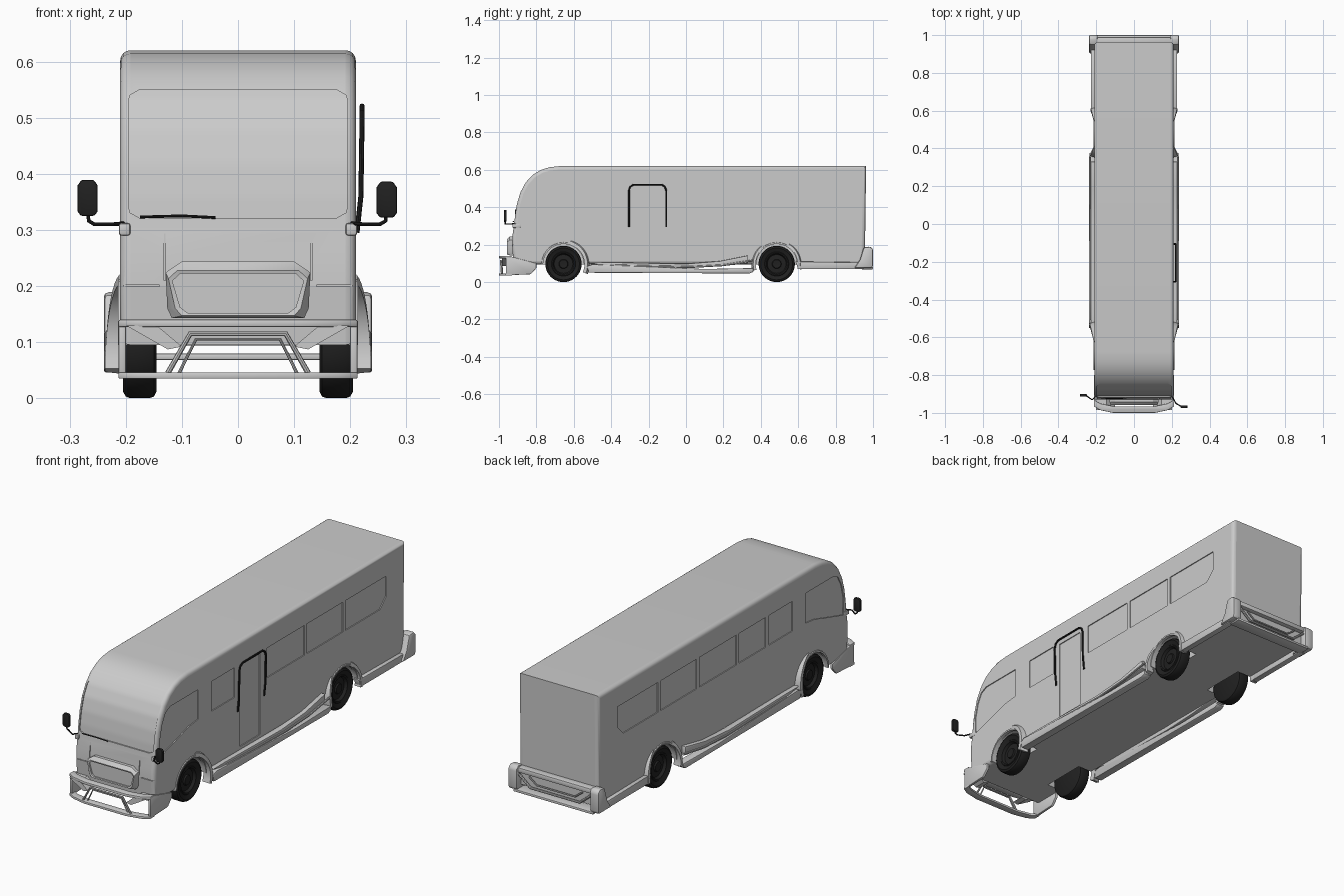
import bpy, bmesh, math
from math import sin, cos, radians

if "Cube" in bpy.data.objects:
    bpy.data.objects.remove(bpy.data.objects["Cube"])

dark = bpy.data.materials.new("dark_rubber")
dark.diffuse_color = (0.015, 0.015, 0.015, 1)
dark.use_nodes = True
dark.node_tree.nodes["Principled BSDF"].inputs["Base Color"].default_value = dark.diffuse_color


def finish(ob, mirror=False, mat=None, bevel=0):
    bpy.ops.object.select_all(action='DESELECT')
    ob.select_set(True)
    bpy.context.view_layer.objects.active = ob
    if bevel:
        m = ob.modifiers.new("bevel", 'BEVEL')
        m.width, m.segments = bevel, 2
        m.limit_method, m.angle_limit = 'ANGLE', radians(40)
    if mirror:
        m = ob.modifiers.new("mirror", 'MIRROR')
        m.use_axis[0] = True
    bpy.ops.object.convert(target='MESH')
    if mat:
        ob.data.materials.clear()
        ob.data.materials.append(mat)
    bpy.ops.object.shade_smooth_by_angle(angle=radians(32))
    return ob


def loft(name, rings, **kw):
    """Skin a list of equal-length point rings and cap both ends."""
    bm = bmesh.new()
    vs = [[bm.verts.new(p) for p in r] for r in rings]
    n = len(vs[0])
    for a, b in zip(vs, vs[1:]):
        for i in range(n):
            bm.faces.new((a[i], a[(i + 1) % n], b[(i + 1) % n], b[i]))
    bm.faces.new(vs[0][::-1])
    bm.faces.new(vs[-1])
    bmesh.ops.recalc_face_normals(bm, faces=bm.faces)
    me = bpy.data.meshes.new(name)
    bm.to_mesh(me)
    bm.free()
    ob = bpy.data.objects.new(name, me)
    bpy.context.collection.objects.link(ob)
    return finish(ob, **kw)


def prism(name, pts, axis, a, b, **kw):
    place = {'x': lambda p, t: (t, p[0], p[1]), 'y': lambda p, t: (p[0], t, p[1]),
             'z': lambda p, t: (p[0], p[1], t)}[axis]
    return loft(name, [[place(p, t) for p in pts] for t in (a, b)], **kw)


def rect(a, b, c, d):
    return [(a, c), (b, c), (b, d), (a, d)]


def sym(half):
    return half + [(-x, v) for x, v in reversed(half)]


def tube(name, pts, r, **kw):
    cu = bpy.data.curves.new(name, 'CURVE')
    cu.dimensions, cu.bevel_depth, cu.bevel_resolution, cu.use_fill_caps = '3D', r, 2, True
    sp = cu.splines.new('POLY')
    sp.points.add(len(pts) - 1)
    for p, q in zip(sp.points, pts):
        p.co = (*q, 1)
    ob = bpy.data.objects.new(name, cu)
    bpy.context.collection.objects.link(ob)
    return finish(ob, **kw)


# body shell: side profile extruded across, long edges rounded
front = [(-.922, .095), (-.93, .2), (-.928, .25), (-.92, .3), (-.914, .36), (-.904, .42),
         (-.886, .48), (-.858, .532), (-.82, .573), (-.775, .6), (-.73, .614), (-.675, .62)]
W = .21
body = prism("body_shell", front + [(.963, .62), (.956, .095)], 'x', -W, W)
bm = bmesh.new()
bm.from_mesh(body.data)
edges = [e for e in bm.edges if abs(e.verts[0].co.x - e.verts[1].co.x) < 1e-4]
bmesh.ops.bevel(bm, geom=edges, offset=.018, segments=4, profile=.5, affect='EDGES')
bm.to_mesh(body.data)
bm.free()


def front_y(z):
    for (y0, z0), (y1, z1) in zip(front, front[1:]):
        if z0 <= z <= z1:
            return y0 + (y1 - y0) * (z - z0) / (z1 - z0)


# recesses: wheel wells, side windows, door, windscreen, panel seams
WHEELS = {"front": -.655, "rear": .485}
cut = []
for nm, cy in WHEELS.items():
    arc = [(cy + .11 * cos(radians(a)), .095 + .115 * sin(radians(a))) for a in range(0, 181, 10)]
    cut.append(prism("well", arc + [(cy - .11, .03), (cy + .11, .03)], 'x', .125, .3, mirror=True))
S = .2055
for a, b in ((-.5, -.325), (-.08, .2), (.22, .49)):
    cut.append(prism("window", rect(a, b, .37, .512), 'x', S, .3, mirror=True))
cut.append(prism("window", [(.51, .37), (.77, .37), (.815, .415), (.815, .512), (.51, .512)],
                 'x', S, .3, mirror=True))
cut.append(prism("cab_window", [(-.6, .37), (-.67, .362), (-.76, .335), (-.885, .3), (-.888, .38), (-.87, .45),
                                (-.845, .495), (-.81, .512), (-.6, .512)], 'x', S, .3, mirror=True))
cut.append(prism("window", rect(-.3, -.1, .37, .512), 'x', -S, -.3))
cut.append(prism("door", rect(-.285, -.135, .12, .505), 'x', S, .3))
rows = []
for i in range(25):
    z = .321 + (.55 - .321) * i / 24
    d = max(0, .02 - min(z - .321, .55 - z))
    w = .175 + math.sqrt(max(0, .0004 - d * d))
    y = front_y(z) + .006
    rows.append([(-w, -1.2, z), (w, -1.2, z), (w, y, z), (-w, y, z)])
cut.append(loft("windscreen", rows))
cut.append(prism("seam", rect(.14, .23, .199, .202), 'y', -1, -.925, mirror=True))
cut.append(prism("seam", rect(.129, .132, .21, .295), 'y', -1, -.921, mirror=True))

bpy.ops.object.select_all(action='DESELECT')
for c in cut:
    c.select_set(True)
bpy.context.view_layer.objects.active = cut[0]
bpy.ops.object.join()
cutter = cut[0]
cutter.hide_render = True
m = body.modifiers.new("recesses", 'BOOLEAN')
m.operation, m.solver, m.object = 'DIFFERENCE', 'EXACT', cutter
finish(body)
bpy.data.objects.remove(cutter)

# wheels: lathed tyre and stepped hub
prof = [(.003, .192), (.022, .194), (.025, .187), (.05, .185), (.056, .198), (.062, .2), (.065, .197), (.085, .205),
        (.094, .2), (.097, .192), (.097, .158), (.094, .15), (.085, .145), (.003, .145)]
for nm, cy in WHEELS.items():
    loft(nm + "_wheel", [[(x, cy + r * cos(k * math.tau / 40), .097 + r * sin(k * math.tau / 40))
                          for k in range(40)] for r, x in prof], mirror=True, mat=dark)


# wheel arch lips and flares
def arch(name, cy, a0, a1, r0, r1, xa, xb):
    rings = []
    for i in range(13):
        t = i / 12
        a, x = radians(a0 + (a1 - a0) * t), xa + (xb - xa) * t * t
        rings.append([(u, cy + r * cos(a), .095 + r * sin(a))
                      for u, r in ((.198, r0), (x, r0), (x, r0 + (r1 - r0) * .6), (.198, r1))])
    loft(name, rings, mirror=True)


for nm, cy in WHEELS.items():
    arch(nm + "_arch_lip", cy, 0, 180, .109, .122, .214, .214)
arch("front_fender_flare", -.655, -22, 75, .112, .14, .237, .212)
arch("rear_fender_flare", .485, -12, 60, .112, .135, .23, .212)
arch("rear_fender_lead", .485, 195, 130, .112, .135, .235, .212)

# side skirts: sill with swooping upper strakes
prism("side_sill", [(-.53, .085), (-.52, .05), (.34, .046), (.36, .055), (.36, .075), (.1, .07), (-.5, .095)],
      'x', .2, .239, mirror=True, bevel=.004)
prism("side_strake", [(-.53, .105), (-.42, .084), (0, .076), (.18, .084), (.33, .1), (.33, .142),
                      (.18, .112), (0, .098), (-.42, .106)], 'x', .2, .23, mirror=True, bevel=.004)
tube("skirt_trim", [(.231, -.42, .09), (.231, .02, .08), (.233, .2, .09), (.233, .355, .115)], .005, mirror=True)
prism("rear_skirt", [(.585, .11), (.6, .07), (.95, .07), (.95, .105)], 'x', .198, .228, mirror=True, bevel=.004)

# rear bumper
prism("rear_bumper_corner", [(.9, .075), (.995, .075), (1, .09), (1, .175), (.985, .19), (.95, .185), (.93, .12)],
      'x', .192, .239, mirror=True, bevel=.008)
prism("rear_bumper_top", rect(-.2, .2, .158, .182), 'y', .95, .99, bevel=.005)
prism("rear_bumper_plate", rect(-.2, .2, .095, .16), 'y', .95, .968)
prism("rear_bumper_lip", rect(-.21, .21, .068, .08), 'y', .94, 1, bevel=.003)
tube("rear_bumper_frame", [(.19, .985, .15), (.13, .985, .1), (-.13, .985, .1), (-.19, .985, .15)], .006)
tube("rear_bumper_inner_frame", [(.14, .98, .148), (.1, .98, .118), (-.1, .98, .118), (-.14, .98, .148)], .004)

# front bumper: curved lip and beam, cheeks, gussets and trapezoid tube guard
plan = sym([(.11, -1), (.18, -.985), (.213, -.965), (.213, -.93), (.18, -.95), (.11, -.965)])
prism("front_bumper_lip", plan, 'z', .035, .046, bevel=.002)
prism("front_bumper_beam", plan, 'z', .127, .14, bevel=.003)
prism("front_bumper_cheek", [(-.962, .036), (-.83, .042), (-.8, .075), (-.8, .1), (-.93, .135), (-.962, .135)],
      'x', .2, .213, mirror=True, bevel=.003)
prism("front_bumper_gusset", [(.2, .13), (.145, .13), (.1, .092), (.125, .087)], 'y', -.985, -.925, mirror=True)
tube("bumper_guard", [(-.125, -.985, .045), (-.085, -.99, .115), (.085, -.99, .115), (.125, -.985, .045)], .005)
tube("bumper_guard_inner", [(-.105, -.98, .045), (-.075, -.985, .105), (.075, -.985, .105),
                            (.105, -.98, .045)], .003)

# grille: raised frame around a recessed panel
outer = sym([(.118, .143), (.126, .16), (.129, .224), (.1, .244)])
mid = sym([(.1, .147), (.112, .16), (.124, .213), (.108, .228)])
inner = sym([(.09, .152), (.103, .162), (.117, .209), (.103, .222)])
loft("grille", [[(x, y, z) for x, z in pts] for pts, y in
                ((outer, -.91), (outer, -.943), (mid, -.958), (inner, -.956), (inner, -.948))])

# wiper, corner lamps
tube("wiper", [(-.175, -.922, .323), (-.1, -.924, .325), (-.04, -.922, .322)], .0025, mat=dark)
prism("corner_lamp", rect(.192, .212, .29, .312), 'y', -.928, -.885, mirror=True, bevel=.004)

# door grab rail
tube("door_rail", [(.212, -.305, .295), (.219, -.305, .36), (.221, -.305, .49), (.221, -.298, .51), (.221, -.28, .521),
                   (.221, -.13, .521), (.221, -.113, .51), (.221, -.106, .49), (.219, -.106, .36),
                   (.212, -.106, .295)], .0045, mat=dark)

# wing mirrors on cranked arms
for nm, x, y, zc in (("left", -.268, -.907, .357), ("right", .265, -.967, .354)):
    s = 1 if x > 0 else -1
    tube(nm + "_mirror_arm", [(s * .2, -.91, .312), (s * .222, -.93 if s < 0 else -.95, .31), (x - s * .012, y, .31),
                              (x - s * .002, y, .316), (x, y, .335)], .0035, mat=dark)
    prism(nm + "_mirror", [(x + dx, zc + dz) for dx, dz in
                           ((-.012, -.032), (.012, -.032), (.018, -.024), (.018, .022), (.011, .032), (-.011, .032),
                            (-.018, .022), (-.018, -.024))], 'y', y - .007, y + .007, mat=dark, bevel=.003)
